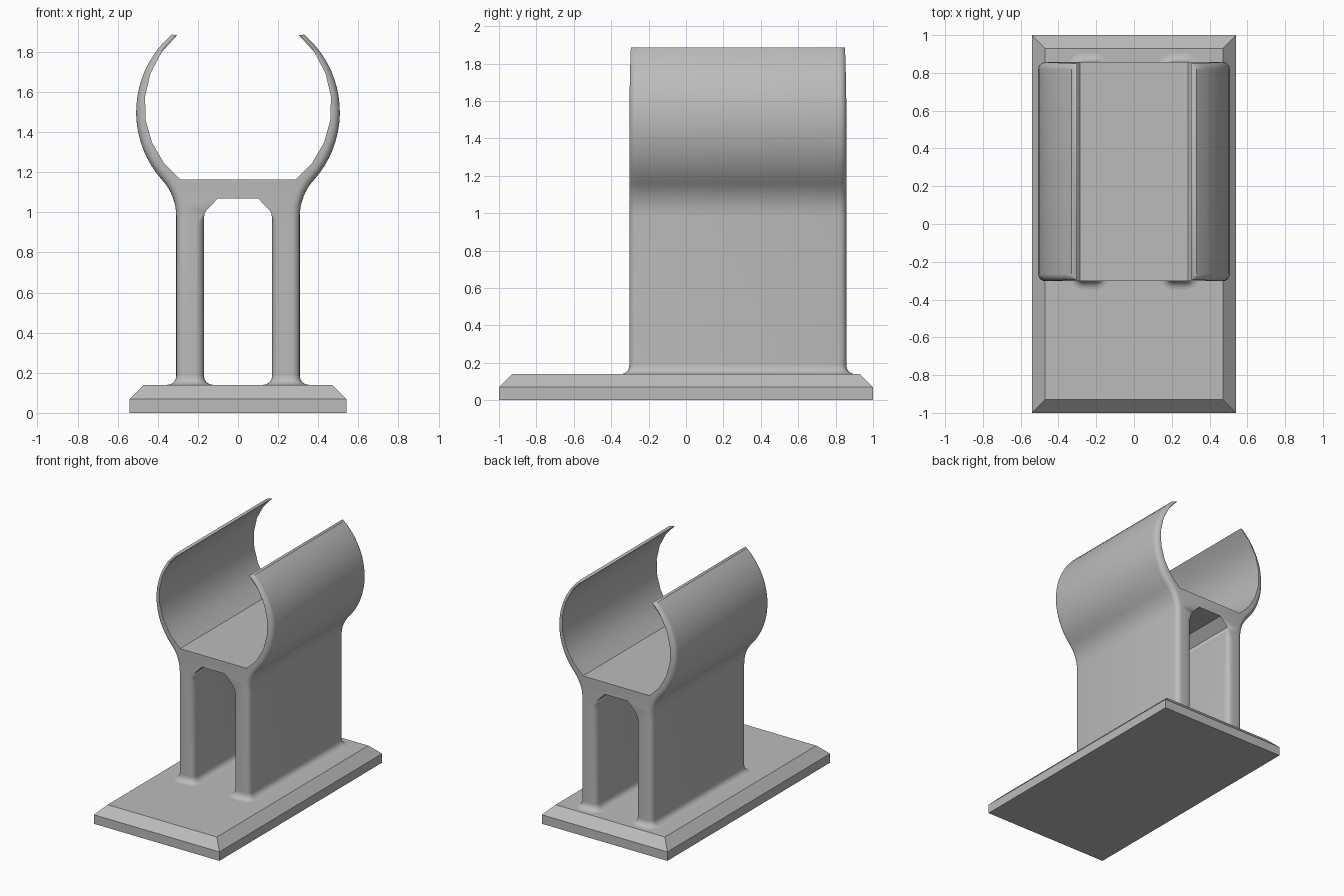
import bpy, bmesh
from math import sin, cos, pi, atan2, hypot, sqrt, radians

if "Cube" in bpy.data.objects:
    bpy.data.objects.remove(bpy.data.objects["Cube"])

grey = bpy.data.materials.new("plain grey")
grey.use_nodes = True
colour = (0.5, 0.5, 0.5, 1)
grey.diffuse_color = colour
grey.node_tree.nodes["Principled BSDF"].inputs["Base Color"].default_value = colour

Y0, Y1 = -0.303, 0.858      # ends of the stand
ROUND = 0.04                # rounding of the end edges
POST_IN, POST_OUT = 0.17, 0.308
BASE_TOP = 0.14


def loft(name, rings, cap=True, smooth=True):
    """Skin a list of closed rings that have equal point counts."""
    bm = bmesh.new()
    rows = [[bm.verts.new(p) for p in ring] for ring in rings]
    n = len(rows[0])
    for a, b in zip(rows, rows[1:]):
        for i in range(n):
            bm.faces.new((a[i], a[(i + 1) % n], b[(i + 1) % n], b[i]))
    if cap:
        bm.faces.new(rows[0])
        bm.faces.new(rows[-1])
    bmesh.ops.remove_doubles(bm, verts=bm.verts, dist=1e-5)
    bmesh.ops.recalc_face_normals(bm, faces=bm.faces)
    mesh = bpy.data.meshes.new(name)
    bm.to_mesh(mesh)
    bm.free()
    mesh.materials.append(grey)
    obj = bpy.data.objects.new(name, mesh)
    bpy.context.collection.objects.link(obj)
    if smooth:
        bpy.ops.object.select_all(action="DESELECT")
        obj.select_set(True)
        bpy.context.view_layer.objects.active = obj
        bpy.ops.object.shade_smooth_by_angle(angle=radians(32))
    return obj


# Base plate with chamfered top
def rect(x, y, z):
    return [(-x, -y, z), (x, -y, z), (x, y, z), (-x, y, z)]


loft("base_plate", [rect(0.54, 1, 0), rect(0.54, 1, 0.07), rect(0.47, 0.93, BASE_TOP)],
     smooth=False)

# Half outline of the stand: x, z, outward normal, end rounding, wall thickness
half = [(0.1, 1.07, 0, -1, 0, 1), (0.166, 1.0, -1, 0, 0, 1),
        (POST_IN, 0.97, -1, 0, 0.02, 1), (POST_IN, 0.93, -1, 0, ROUND, 1),
        (POST_IN, 0.1, -1, 0, ROUND, 1), (POST_OUT, 0.1, 1, 0, ROUND, 1)]

# Concave sweep from the post into the clip arm
R_OUT, Z_OUT, R_IN, Z_IN = 0.508, 1.5, 0.466, 1.53
zc = 0.98
rf = (POST_OUT**2 + (Z_OUT - zc)**2 - R_OUT**2) / (2 * (R_OUT - POST_OUT))
xc = POST_OUT + rf
turn = atan2(Z_OUT - zc, xc)
for i in range(8):
    a = turn * i / 8
    half.append((xc - rf * cos(a), zc + rf * sin(a), cos(a), -sin(a), ROUND, 1))

# Outer and inner arcs of the arm
tip = radians(49.5)
for i in range(19):
    a = -turn + (tip + turn) * i / 18
    x, z = R_OUT * cos(a), Z_OUT + R_OUT * sin(a)
    half.append((x, z, cos(a), sin(a), ROUND, 0.85 * (hypot(x, z - Z_IN) - R_IN)))
low = atan2(1.165 - Z_IN, 0.285)
for i in range(8):
    a = tip + (low - tip) * i / 7
    x, z = R_IN * cos(a), Z_IN + R_IN * sin(a)
    wall = 0.85 * (hypot(x, z - Z_OUT) - R_OUT) * -1
    half.append((x, z, 0, 0, ROUND, max(wall, 0.01)))
outline = half + [(-x, z, -nx, nz, r, t) for x, z, nx, nz, r, t in reversed(half)]


def end_ring(k, steps, end, sign):
    """Ring k of the rounded end; the rounding is cut off by thin walls."""
    ring = []
    for x, z, nx, nz, r, t in outline:
        if r == 0:
            ring.append((x, end, z))
            continue
        start = max(0, 1 - t / r)
        a0 = atan2(start, sqrt(1 - start * start))
        a = a0 + (pi / 2 - a0) * k / steps
        if nx == 0 and nz == 0:
            a = a0
        d = r * (1 - sin(a))
        ring.append((x - nx * d, end + sign * r * (1 - cos(a)), z - nz * d))
    return ring


STEPS = 5
front = [end_ring(k, STEPS, Y0, 1) for k in range(STEPS + 1)]
back = [end_ring(k, STEPS, Y1, -1) for k in range(STEPS, -1, -1)]
loft("clip_stand", front + back)


# Flared feet where the posts meet the base
def foot_ring(grow, z, side):
    r = ROUND + grow
    ring = []
    corners = [(POST_OUT - ROUND, Y1 - ROUND), (POST_IN + ROUND, Y1 - ROUND),
               (POST_IN + ROUND, Y0 + ROUND), (POST_OUT - ROUND, Y0 + ROUND)]
    for q, (cx, cy) in enumerate(corners):
        for i in range(6):
            a = (q + i / 5) * pi / 2
            ring.append((side * (cx + r * cos(a)), cy + r * sin(a), z))
    return ring


FLARE = 0.045
for side, label in ((1, "left"), (-1, "right")):
    rings = []
    for i in range(7):
        a = i / 6 * pi / 2
        rings.append(foot_ring(FLARE * (1 - sin(a)), BASE_TOP + FLARE * (1 - cos(a)), side))
    loft(label + "_foot_flare", rings, cap=False)
